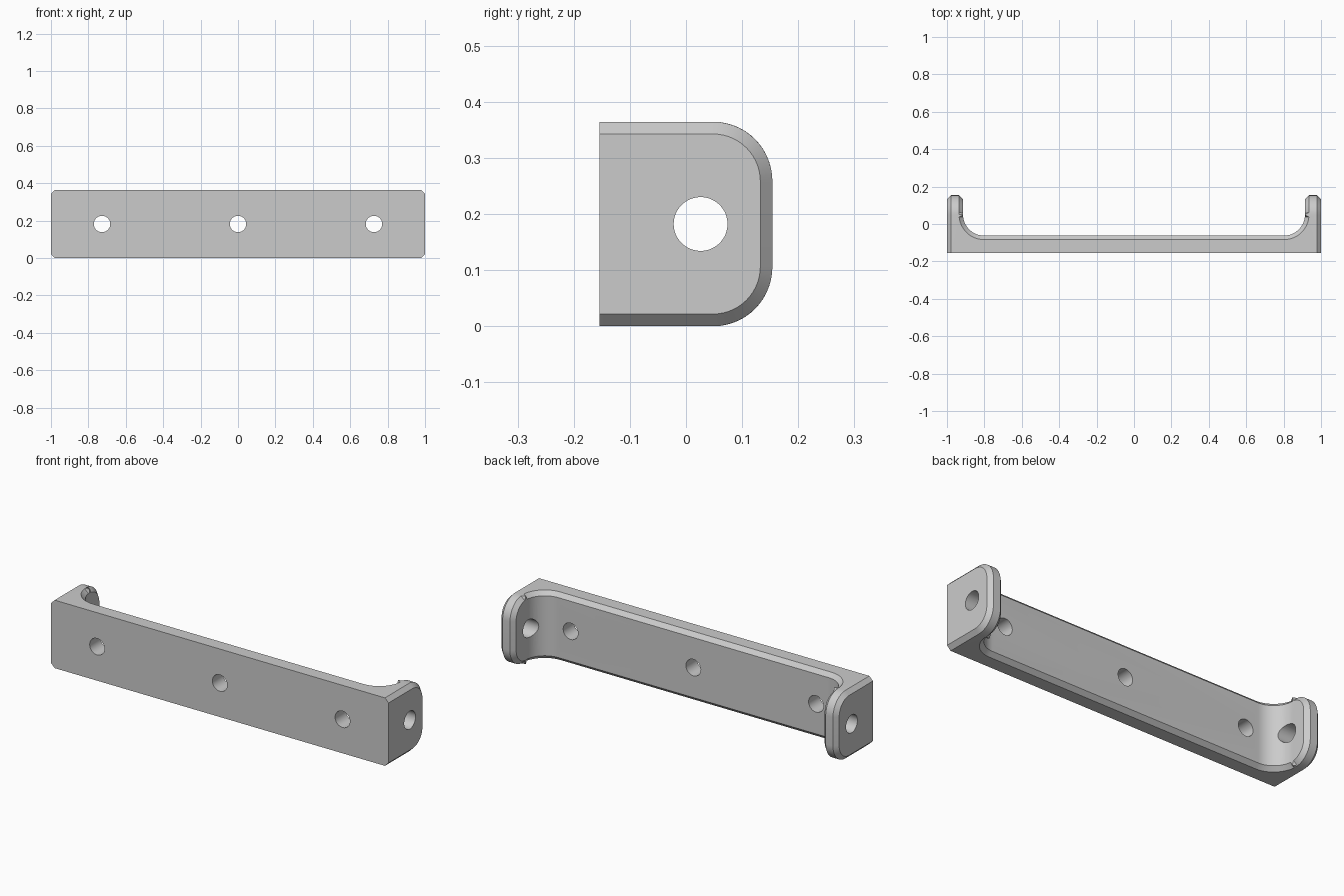
import bpy, bmesh, math
from mathutils import Matrix

cube = bpy.data.objects.get("Cube")
if cube:
    bpy.data.objects.remove(cube, do_unlink=True)

# Main sizes
HALF_Y, HEIGHT, CHAMFER = 0.154, 0.364, 0.0215
INNER_X, INNER_Y, FILLET = 0.914, -0.062, 0.112
CORNER = 0.106
MID_Z = HEIGHT / 2

grey = bpy.data.materials.new("plain grey")
grey.use_nodes = True
colour = (0.6, 0.6, 0.6, 1)
grey.diffuse_color = colour
grey.node_tree.nodes["Principled BSDF"].inputs["Base Color"].default_value = colour


def near(a, b):
    return abs(a - b) < 1e-4


def make_object(name, bm):
    mesh = bpy.data.meshes.new(name)
    bm.to_mesh(mesh)
    bm.free()
    obj = bpy.data.objects.new(name, mesh)
    bpy.context.collection.objects.link(obj)
    mesh.materials.append(grey)
    return obj


# U-shaped plan with filleted inside corners
right = [(1, -HALF_Y), (1, HALF_Y), (INNER_X, HALF_Y)]
for i in range(17):
    a = math.pi / 2 * i / 16
    right.append((INNER_X - FILLET + FILLET * math.cos(a),
                  INNER_Y + FILLET - FILLET * math.sin(a)))
plan = right + [(-x, y) for x, y in reversed(right)]

bm = bmesh.new()
base = bm.faces.new([bm.verts.new((x, y, 0)) for x, y in plan])
extruded = bmesh.ops.extrude_face_region(bm, geom=[base])["geom"]
bmesh.ops.translate(bm, vec=(0, 0, HEIGHT),
                    verts=[v for v in extruded if isinstance(v, bmesh.types.BMVert)])
bmesh.ops.recalc_face_normals(bm, faces=bm.faces)

# Round the free corners of both ears
corners = [e for e in bm.edges
           if all(near(v.co.y, HALF_Y) for v in e.verts)
           and near(e.verts[0].co.z, e.verts[1].co.z)]
bmesh.ops.bevel(bm, geom=corners, offset=CORNER, offset_type='OFFSET',
                segments=14, profile=0.5, affect='EDGES', clamp_overlap=False)
bm.normal_update()


# Chamfer the rims of the inside surface and of the two outer ends
def is_inside(f):
    c, n = f.calc_center_median(), f.normal
    return abs(n.z) < 0.01 and abs(c.x) < 0.95 and c.y < HALF_Y - 0.01 and n.y > -0.01


def is_end(f):
    return abs(f.normal.x) > 0.99 and abs(f.calc_center_median().x) > 0.99


def is_rim(f):
    return abs(f.normal.x) < 0.01 and not is_inside(f) and f.normal.y > -0.5


rims = []
for e in bm.edges:
    a, b = e.link_faces
    if any((is_inside(p) or is_end(p)) and is_rim(q) for p, q in ((a, b), (b, a))):
        rims.append(e)
bmesh.ops.bevel(bm, geom=rims, offset=CHAMFER, offset_type='OFFSET',
                segments=1, affect='EDGES', clamp_overlap=False)
bmesh.ops.recalc_face_normals(bm, faces=bm.faces)
bracket = make_object("bracket", bm)


# Drill the screw holes and the ear holes
def drill(name, centre, radius, depth, axis):
    cutter_bm = bmesh.new()
    turn = Matrix.Rotation(math.pi / 2, 4, axis)
    bmesh.ops.create_cone(cutter_bm, cap_ends=True, segments=48, radius1=radius,
                          radius2=radius, depth=depth,
                          matrix=Matrix.Translation(centre) @ turn)
    cutter = make_object(name, cutter_bm)
    cutter.hide_render = True
    cutter.hide_viewport = True
    mod = bracket.modifiers.new(name, 'BOOLEAN')
    mod.operation = 'DIFFERENCE'
    mod.solver = 'EXACT'
    mod.object = cutter
    return cutter


cutters = [drill("screw_hole", (x, -0.1, MID_Z), 0.044, 0.3, 'X')
           for x in (-0.727, 0, 0.727)]
cutters += [drill("ear_hole", (x, 0.026, MID_Z), 0.048, 0.4, 'Y') for x in (-1, 1)]

# Bake the drilled shape and remove the cutters
graph = bpy.context.evaluated_depsgraph_get()
drilled = bpy.data.meshes.new_from_object(bracket.evaluated_get(graph))
bracket.modifiers.clear()
bracket.data = drilled
for cutter in cutters:
    bpy.data.objects.remove(cutter, do_unlink=True)

bpy.context.view_layer.objects.active = bracket
bracket.select_set(True)
bpy.ops.object.shade_smooth_by_angle(angle=math.radians(25))
